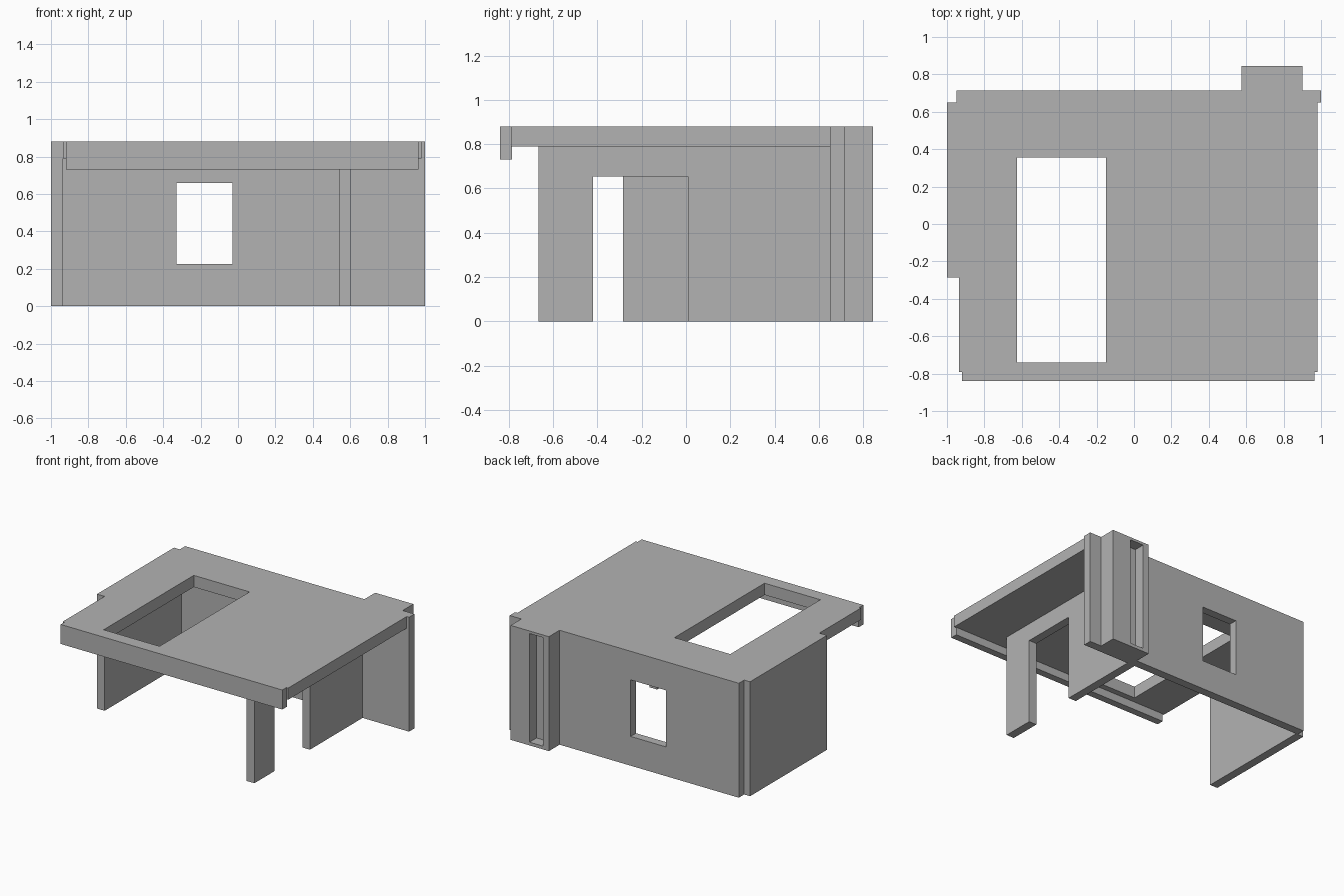
import bpy
from mathutils import Vector

if "Cube" in bpy.data.objects:
    bpy.data.objects.remove(bpy.data.objects["Cube"], do_unlink=True)

GREY = (0.45, 0.45, 0.45, 1)
plaster = bpy.data.materials.new("plain grey")
plaster.use_nodes = True
plaster.diffuse_color = GREY
plaster.node_tree.nodes["Principled BSDF"].inputs["Base Color"].default_value = GREY


def box(name, x, y, z):
    """Block spanning the given (low, high) range on each axis."""
    low, high = (Vector(c) for c in zip(x, y, z))
    bpy.ops.mesh.primitive_cube_add(size=1, location=(low + high) / 2)
    obj = bpy.context.object
    obj.name = name
    obj.scale = high - low
    bpy.ops.object.transform_apply(location=False, rotation=False, scale=True)
    obj.data.materials.append(plaster)
    return obj


def cut(obj, x, y, z):
    """Remove a rectangular opening from a block."""
    cutter = box("opening_cutter", x, y, z)
    cutter.hide_render = True
    mod = obj.modifiers.new("opening", "BOOLEAN")
    mod.operation = "DIFFERENCE"
    mod.solver = "EXACT"
    mod.object = cutter
    bpy.context.view_layer.objects.active = obj
    bpy.ops.object.modifier_apply(modifier=mod.name)
    bpy.data.objects.remove(cutter, do_unlink=True)


TOP, CEILING = 0.88, 0.79
WALL_FRONT, WALL_BACK = 0.65, 0.715     # faces of the back wall
LEFT, RIGHT = -0.935, 0.98              # roof slab sides

# Roof slab with a large skylight
roof = box("roof_slab", (LEFT, RIGHT), (-0.79, WALL_FRONT), (CEILING, TOP))
cut(roof, (-0.625, -0.15), (-0.74, 0.355), (0.6, 1))

# Deeper beam along the front edge of the roof
box("front_beam", (-0.92, 0.965), (-0.84, -0.785), (0.73, TOP))

# Back wall with a window
back = box("back_wall", (-0.95, 1), (WALL_FRONT, WALL_BACK), (0, TOP))
cut(back, (-0.33, -0.03), (0.5, 0.8), (0.225, 0.66))

# Side wall closing the rear half
box("side_wall", (-1, LEFT), (-0.285, WALL_FRONT), (0, TOP))

# Inner wall with a doorway
inner = box("inner_wall", (0.54, 0.605), (-0.665, WALL_FRONT), (0, CEILING))
cut(inner, (0.4, 0.7), (-0.42, 0.01), (-0.1, 0.655))

# Shaft on the back wall with a tall narrow niche
shaft = box("rear_shaft", (0.575, 0.9), (WALL_BACK, 0.845), (0, TOP))
cut(shaft, (0.625, 0.74), (0.76, 0.95), (0.025, 0.86))
